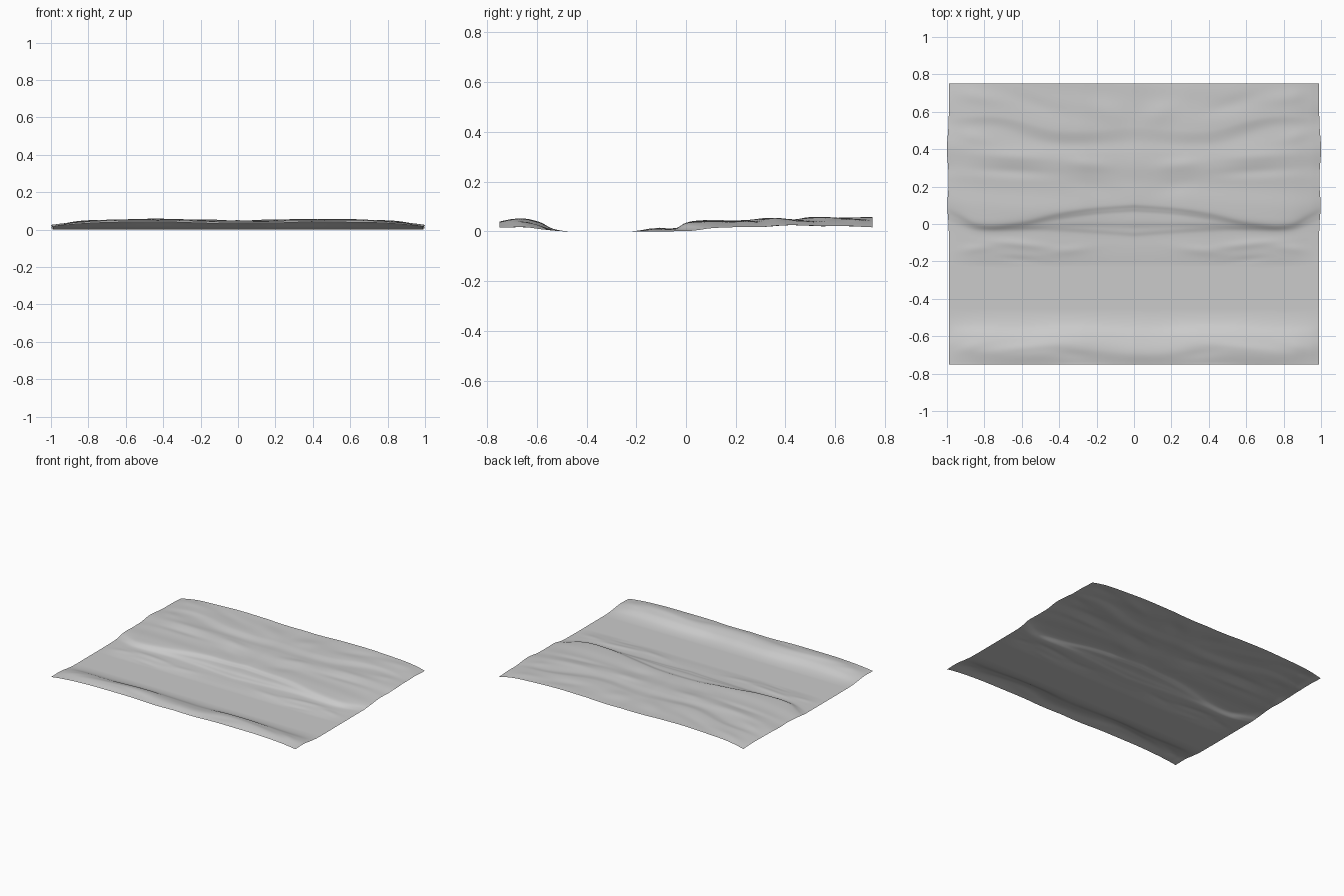
import bpy, bmesh
from math import exp, sin, cos

cube = bpy.data.objects.get("Cube")
if cube:
    bpy.data.objects.remove(cube, do_unlink=True)


def curve(points):
    """Smooth interpolation through (position, value) points."""
    def value(t):
        if t <= points[0][0]:
            return points[0][1]
        n = len(points)
        for i in range(n - 1):
            (a, p), (b, q) = points[i], points[i + 1]
            if t <= b:
                a0, p0 = points[max(i - 1, 0)]
                b1, q1 = points[min(i + 2, n - 1)]
                u, h = (t - a) / (b - a), b - a
                m0 = (q - p0) / (b - a0) * h
                m1 = (q1 - p) / (b1 - a) * h
                return ((2*u**3 - 3*u**2 + 1) * p + (u**3 - 2*u**2 + u) * m0
                        + (3*u**2 - 2*u**3) * q + (u**3 - u**2) * m1)
        return points[-1][1]
    return value


# Highest and lowest lengthwise profiles, front to back
crest = curve([(-.75, .04), (-.68, .052), (-.6, .039), (-.54, .012), (-.48, .001),
               (-.4, 0), (-.23, 0), (-.16, .008), (-.1, .012), (-.03, .016),
               (.0, .038), (.05, .045), (.2, .044), (.3, .051), (.37, .051),
               (.43, .048), (.5, .057), (.62, .056), (.75, .057)])
side = curve([(-.75, .015), (-.66, .017), (-.58, .008), (-.5, .001), (-.4, 0),
              (-.2, 0), (-.03, .003), (.02, .01), (.1, .015), (.24, .018),
              (.3, .018), (.38, .025), (.46, .021), (.6, .022), (.75, .017)])

# Crosswise shape, mirrored about the middle
bulge = curve([(0, .84), (.1, .78), (.2, .82), (.3, .95), (.5, 1), (.7, .87),
               (.85, .64), (.95, .28), (1, 0)])
bank_line = curve([(0, .06), (.2, .05), (.4, .03), (.65, .0), (.85, .0), (1, .07)])
bank_softness = curve([(0, .11), (.2, .08), (.4, .045), (.6, .015), (.85, .01), (1, .035)])
ledge_line = curve([(0, .02), (.4, .0), (.75, .09), (1, .08)])

# Soft swells: x, y, half length, half width, height, slant
swells = [(.65, .36, .2, .035, .005, .05), (.65, .28, .2, .03, -.005, .05),
          (.25, .32, .12, .035, .004, .1), (.22, .2, .12, .05, -.003, .2),
          (.6, -.11, .16, .022, .004, .1), (.35, -.14, .12, .025, .003, -.1),
          (.85, -.13, .12, .025, .003, -.1), (.62, -.19, .1, .018, -.002, .1),
          (.15, .6, .1, .06, .004, .3), (.0, .55, .08, .12, -.004, 0),
          (.55, .65, .15, .04, -.003, .3), (.85, .68, .15, .04, .003, .2),
          (.88, .47, .1, .035, .003, .2), (.6, -.66, .2, .025, .003, -.1),
          (.35, -.69, .12, .03, -.004, .1), (.9, -.66, .1, .03, .003, -.2)]


def height(x, y):
    a = abs(x)
    near_bank = exp(-(y / .14) ** 2)
    near_ledge = exp(-((y - .52) / .13) ** 2)
    v = y - bank_line(a) * near_bank - ledge_line(a) * near_ledge
    v += .012 * sin(9 * x + 1) * exp(-((y + .65) / .1) ** 2)
    soft = bank_softness(a) * near_bank
    s, z = bulge(a), 0
    for k, weight in ((-1, .25), (-.5, .25), (.5, .25), (1, .25)):
        w = v + k * soft
        z += weight * (side(w) * (1 - s) + crest(w) * s)
    fade = min(1, (1 - a) * 8)
    for sx, sy, length, width, lift, slant in swells:
        d = a - sx
        z += fade * lift * exp(-(d / length) ** 2
                               - ((y - sy - slant * d) / width) ** 2)
    # Fine uneven ground, absent on the flat bed
    rough = min(1, max(0, z) / .03)
    z += .001 * rough * sin(11 * x + 25 * y) * cos(7 * x - 19 * y)
    return max(0, z)


# Ground sheet
bm = bmesh.new()
bmesh.ops.create_grid(bm, x_segments=200, y_segments=200, size=1)
for vert in bm.verts:
    x, y = vert.co.x, vert.co.y * .75
    swell_out = .01 * exp(-((y - .4) / .1) ** 2) + .008 * exp(-((y - .1) / .08) ** 2)
    vert.co = (x * .99 + swell_out * x ** 9, y, height(x, y))
for face in bm.faces:
    face.smooth = True
mesh = bpy.data.meshes.new("ground_sheet")
bm.to_mesh(mesh)
bm.free()
ground = bpy.data.objects.new("ground_sheet", mesh)
bpy.context.collection.objects.link(ground)

# Plain grey
grey = bpy.data.materials.new("light_grey")
grey.use_nodes = True
colour = (.6, .6, .6, 1)
grey.diffuse_color = colour
grey.node_tree.nodes["Principled BSDF"].inputs["Base Color"].default_value = colour
mesh.materials.append(grey)
